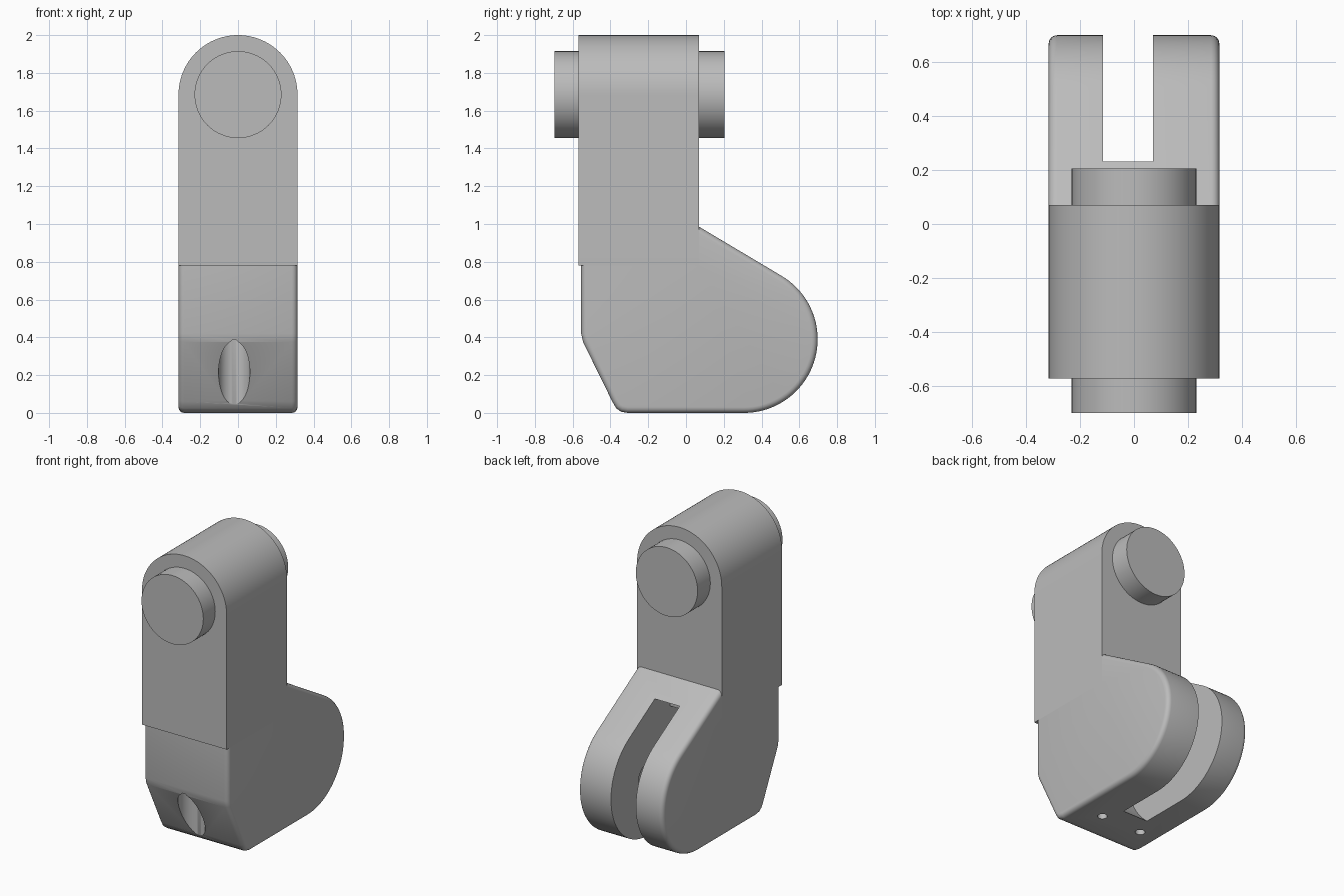
import bpy, bmesh
from math import radians, cos, sin
from mathutils import Vector

cube = bpy.data.objects.get("Cube")
if cube:
    bpy.data.objects.remove(cube, do_unlink=True)

grey = bpy.data.materials.new("plain grey")
grey.use_nodes = True
GREY = (0.5, 0.5, 0.5, 1)
grey.diffuse_color = GREY
grey.node_tree.nodes["Principled BSDF"].inputs["Base Color"].default_value = GREY


def arc(cx, cz, r, start, end, steps):
    angles = [radians(start + (end - start) * i / steps) for i in range(steps + 1)]
    return [(cx + r * cos(a), cz + r * sin(a)) for a in angles]


def circle(cx, cy, r, steps=64):
    return arc(cx, cy, r, 0, 360, steps)[:-1]


def prism(name, profile, axis, low, high, round_edge=None, size=0.03):
    """Extrude a 2D profile along an axis, optionally rounding chosen edges."""
    place = {"x": lambda u, v, w: (w, u, v),
             "y": lambda u, v, w: (u, w, v),
             "z": lambda u, v, w: (u, v, w)}[axis]
    bm = bmesh.new()
    face = bm.faces.new([bm.verts.new(place(u, v, low)) for u, v in profile])
    ext = bmesh.ops.extrude_face_region(bm, geom=[face], use_keep_orig=True)
    moved = [g for g in ext["geom"] if isinstance(g, bmesh.types.BMVert)]
    bmesh.ops.translate(bm, vec=Vector(place(0, 0, high - low)), verts=moved)
    bmesh.ops.recalc_face_normals(bm, faces=bm.faces)
    if round_edge:
        edges = [e for e in bm.edges if round_edge(e)]
        bmesh.ops.bevel(bm, geom=edges, offset=size, segments=4, profile=0.5,
                        affect="EDGES")
    mesh = bpy.data.meshes.new(name)
    bm.to_mesh(mesh)
    bm.free()
    mesh.materials.append(grey)
    obj = bpy.data.objects.new(name, mesh)
    bpy.context.collection.objects.link(obj)
    return obj


def activate(obj):
    bpy.ops.object.select_all(action="DESELECT")
    obj.select_set(True)
    bpy.context.view_layer.objects.active = obj


def cut(obj, cutter):
    mod = obj.modifiers.new("cut", "BOOLEAN")
    mod.operation = "DIFFERENCE"
    mod.solver = "EXACT"
    mod.object = cutter
    activate(obj)
    bpy.ops.object.modifier_apply(modifier=mod.name)
    bpy.data.objects.remove(cutter, do_unlink=True)


HALF = 0.315                    # half width of the whole link
PIVOT_Y, PIVOT_Z = 0.307, 0.39  # centre of the rounded fork

# Upper arm with a round top
arm_profile = [(-HALF, 0.78)] + [(HALF, 0.78)] + arc(0, 1.685, HALF, 0, 180, 48)
upper_arm = prism("upper_arm", arm_profile, "y", -0.57, 0.07)

# Pin through the arm
hinge_pin = prism("hinge_pin", circle(0, 1.685, 0.23), "y", -0.697, 0.205)

# Lower body, with softened side edges
body_profile = [(0.07, 0.985), (0.07, 0.78), (-0.555, 0.78), (-0.555, 0.42),
                (-0.545, 0.375), (-0.39, 0.06), (-0.37, 0.025), (-0.345, 0.007), (-0.31, 0)]
body_profile += arc(PIVOT_Y, PIVOT_Z, 0.39, -90, 59.5, 40)


def side_rim(edge):
    a, b = (v.co for v in edge.verts)
    joint = all(p.z > 0.77 and p.y < 0.08 for p in (a, b))
    return abs(a.x - b.x) < 0.001 and not joint


lower_body = prism("lower_body", body_profile, "x", -HALF, HALF, side_rim)

# Round slot between the prongs, and the pivot hole across it
cut(lower_body, prism("slot_cutter", circle(PIVOT_Y, PIVOT_Z, 0.505, 96), "x", -0.115, 0.07))
cut(lower_body, prism("pivot_cutter", circle(PIVOT_Y, PIVOT_Z, 0.1), "x", -0.2, 0.17))

# Vertical channel in the slanted front, and two screw holes underneath
cut(lower_body, prism("channel_cutter", circle(-0.02, -0.465, 0.083), "z", -0.1, 0.6))
for x in (-0.17, 0.13):
    cut(lower_body, prism("screw_cutter", circle(x, -0.145, 0.03, 24), "z", -0.1, 0.12))

for part in (upper_arm, hinge_pin, lower_body):
    activate(part)
    bpy.ops.object.shade_smooth_by_angle(angle=radians(30))
